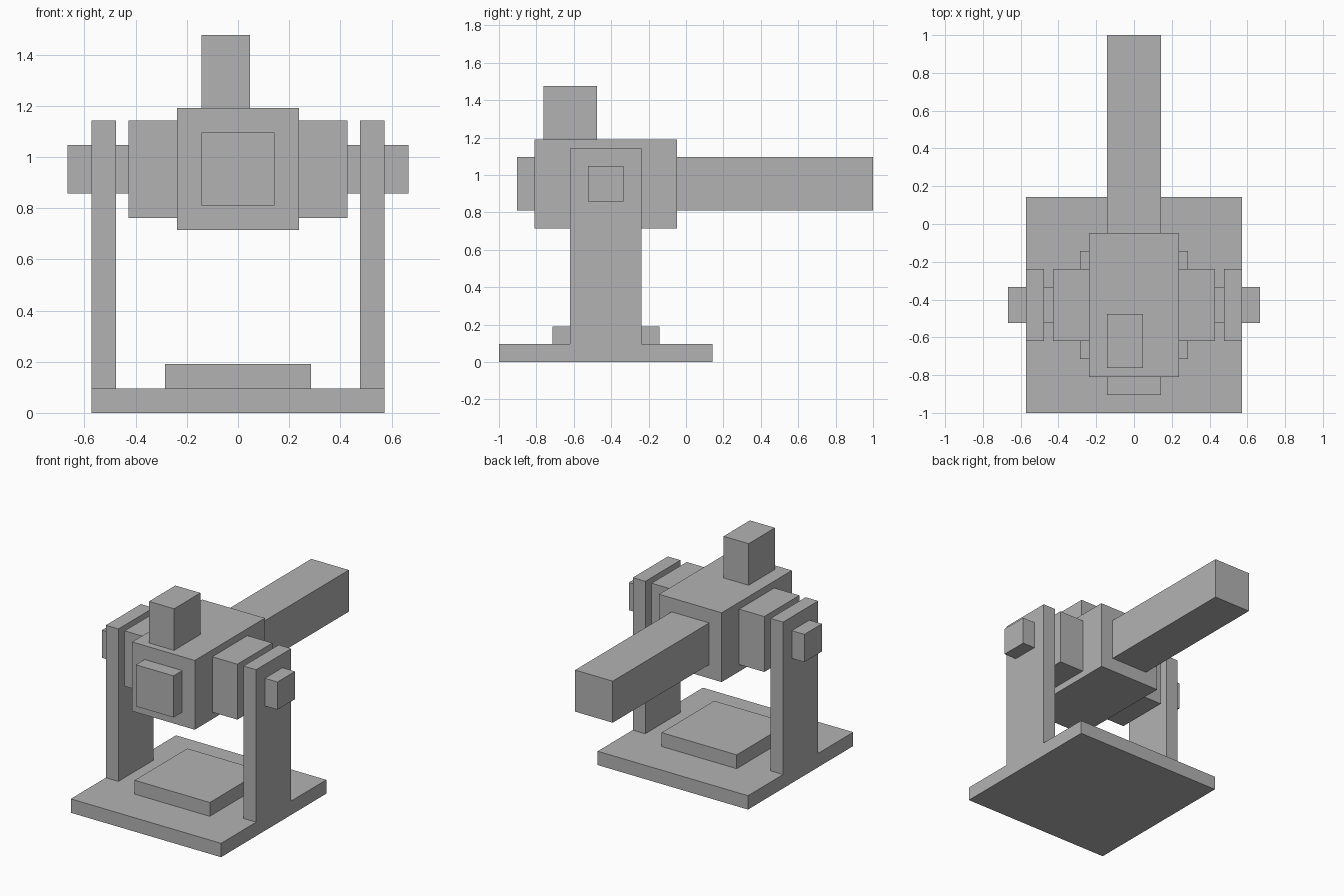
import bpy
from mathutils import Vector

cube = bpy.data.objects.get("Cube")
if cube:
    bpy.data.objects.remove(cube, do_unlink=True)

U = 2 / 21  # one design module; the model is 21 modules long

grey = bpy.data.materials.new("plain_grey")
grey.use_nodes = True
colour = (0.45, 0.45, 0.45, 1)
grey.diffuse_color = colour
grey.node_tree.nodes["Principled BSDF"].inputs["Base Color"].default_value = colour


def box(name, x, y, z):
    """Box from module ranges; y is counted from the front edge of the base."""
    low = Vector((x[0], y[0] - 10.5, z[0])) * U
    high = Vector((x[1], y[1] - 10.5, z[1])) * U
    bpy.ops.mesh.primitive_cube_add(size=1, location=(low + high) / 2)
    part = bpy.context.object
    part.name = name
    part.scale = high - low
    bpy.ops.object.transform_apply(location=False, rotation=False, scale=True)
    part.data.materials.append(grey)


def pair(name, x, y, z):
    """The same box on the left (+x) and right (-x) sides."""
    box("left_" + name, x, y, z)
    box("right_" + name, (-x[1], -x[0]), y, z)


# Base plate with raised pad
box("base_plate", (-6, 6), (0, 12), (0, 1))
box("base_pad", (-3, 3), (3, 9), (1, 2))

# Uprights, with axle stubs on both sides of each
pair("upright", (5, 6), (4, 8), (1, 12))
pair("inner_axle", (4.5, 5), (5, 7), (9, 11))
pair("outer_axle", (6, 7), (5, 7), (9, 11))

# Swivelling body with side blocks
box("body", (-2.5, 2.5), (2, 10), (7.5, 12.5))
pair("side_block", (2.5, 4.5), (4, 8), (8, 12))

# Front plate, long rear beam and offset top block
box("front_plate", (-1.5, 1.5), (1, 2), (8.5, 11.5))
box("rear_beam", (-1.5, 1.5), (10, 21), (8.5, 11.5))
box("top_block", (-1.5, 0.5), (2.5, 5.5), (12.5, 15.5))
